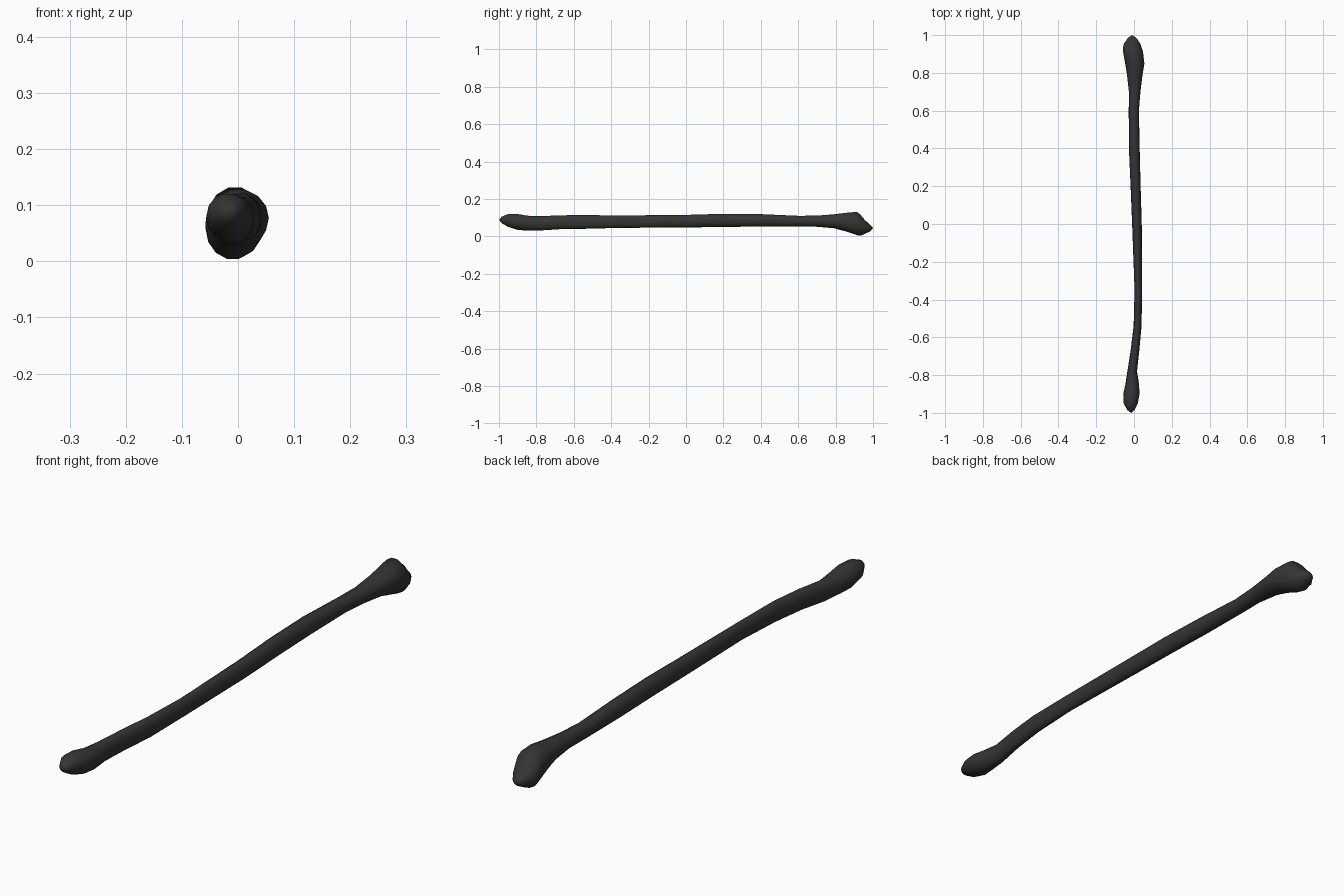
import bpy, bmesh, math

SIDES = 14
# Rings along the bone: y, x min, x max, z min, z max
rings = [
    (-0.985, -0.035, 0.003, 0.070, 0.106),
    (-0.95, -0.055, 0.020, 0.050, 0.121),
    (-0.90, -0.057, 0.029, 0.034, 0.121),
    (-0.85, -0.046, 0.027, 0.030, 0.112),
    (-0.78, -0.035, 0.016, 0.031, 0.109),
    (-0.67, -0.018, 0.028, 0.038, 0.114),
    (-0.54, -0.002, 0.040, 0.040, 0.115),
    (-0.35, 0.003, 0.043, 0.045, 0.113),
    (0.00, -0.010, 0.041, 0.047, 0.116),
    (0.20, -0.018, 0.035, 0.050, 0.122),
    (0.40, -0.027, 0.030, 0.052, 0.120),
    (0.60, -0.028, 0.026, 0.053, 0.111),
    (0.70, -0.027, 0.034, 0.051, 0.112),
    (0.79, -0.037, 0.045, 0.043, 0.119),
    (0.85, -0.047, 0.055, 0.027, 0.127),
    (0.915, -0.058, 0.047, 0.005, 0.133),
    (0.935, -0.058, 0.040, 0.003, 0.115),
    (0.955, -0.053, 0.033, 0.012, 0.090),
    (0.985, -0.032, 0.013, 0.027, 0.062),
]


def add_ring(bm, y, x0, x1, z0, z1):
    verts = []
    for i in range(SIDES):
        a = 2 * math.pi * i / SIDES
        x = (x0 + x1) / 2 + (x1 - x0) / 2 * math.cos(a)
        z = (z0 + z1) / 2 + (z1 - z0) / 2 * math.sin(a)
        verts.append(bm.verts.new((x, y, z)))
    return verts


# Lofted bone shaft with knobbed ends
bm = bmesh.new()
loops = [add_ring(bm, *r) for r in rings]
for a, b in zip(loops, loops[1:]):
    for i in range(SIDES):
        j = (i + 1) % SIDES
        bm.faces.new((a[i], a[j], b[j], b[i]))

# Pointed tips closing both ends
for loop, tip in ((loops[0], (-0.015, -1.0, 0.09)), (loops[-1], (-0.01, 1.0, 0.046))):
    v = bm.verts.new(tip)
    for i in range(SIDES):
        bm.faces.new((loop[i], loop[(i + 1) % SIDES], v))
bmesh.ops.recalc_face_normals(bm, faces=bm.faces)
for f in bm.faces:
    f.smooth = True

mesh = bpy.data.meshes.new("long_bone")
bm.to_mesh(mesh)
bm.free()
bone = bpy.data.objects.new("long_bone", mesh)
bpy.context.collection.objects.link(bone)

# Dark charcoal colour
mat = bpy.data.materials.new("charcoal")
mat.diffuse_color = (0.035, 0.035, 0.035, 1)
mesh.materials.append(mat)
